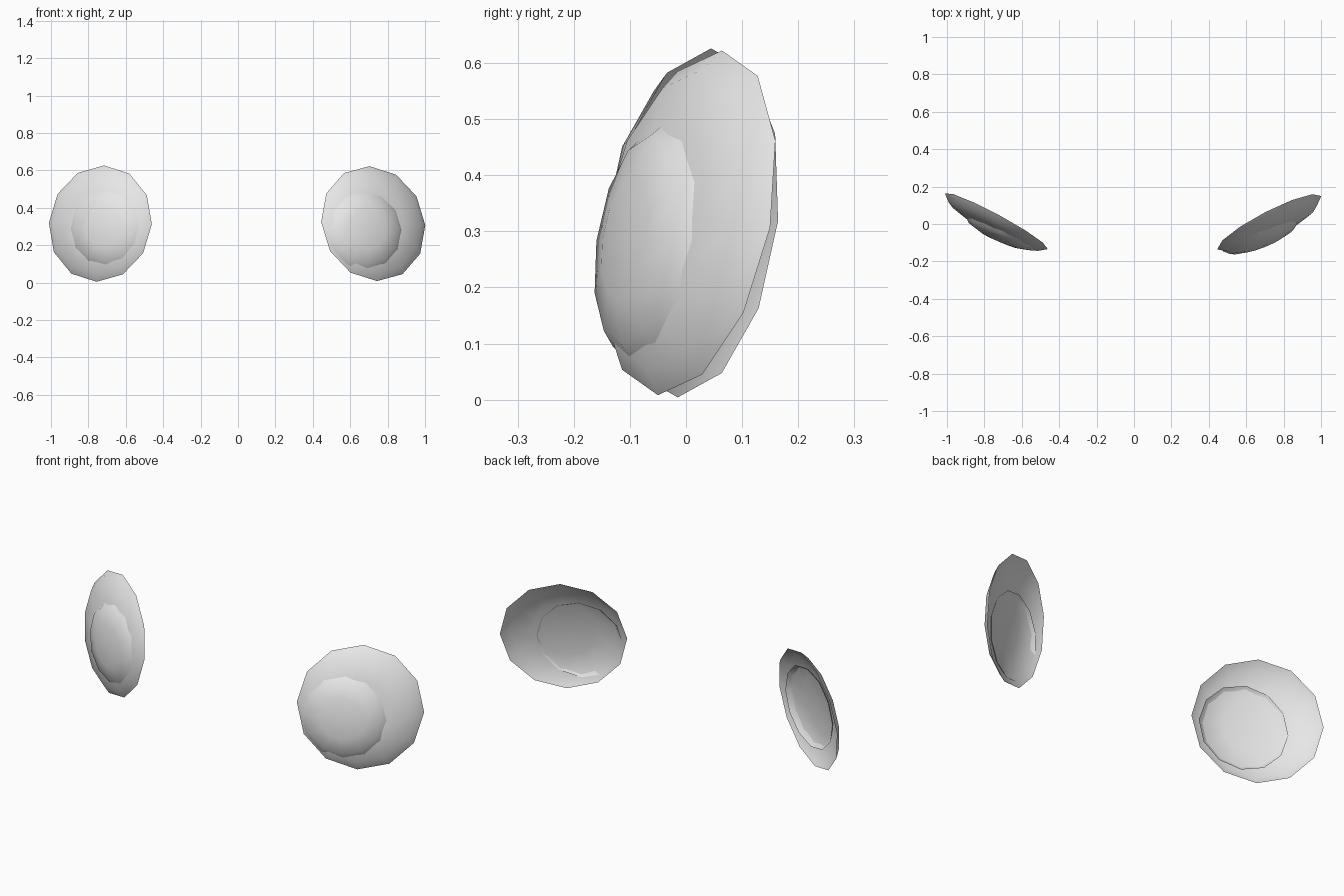
import bpy, bmesh, math
from mathutils import Vector

if "Cube" in bpy.data.objects:
    bpy.data.objects.remove(bpy.data.objects["Cube"])

grey = bpy.data.materials.new("light_grey")
grey.diffuse_color = (0.8, 0.8, 0.8, 1)
grey.use_nodes = True
grey.node_tree.nodes["Principled BSDF"].inputs["Base Color"].default_value = grey.diffuse_color


def shell(name, centre, slope, top, radius, depth, sides=12):
    """Open half of a flattened sphere. The rim plane is y = sx*x + sz*z,
    and one rim vertex points along top (x, z)."""
    sx, sz = slope
    n = Vector((sx, -1, sz)).normalized()
    up = Vector((top[0], sx * top[0] + sz * top[1], top[1])).normalized()
    side = up.cross(n)
    c = Vector(centre)
    bm = bmesh.new()
    rings = []
    for lat in (0, 30, 60):
        r = radius * math.cos(math.radians(lat))
        h = depth * math.sin(math.radians(lat))
        ring = []
        for i in range(sides):
            a = 2 * math.pi * i / sides
            ring.append(bm.verts.new(c + n * h + r * (up * math.cos(a) + side * math.sin(a))))
        rings.append(ring)
    apex = bm.verts.new(c + n * depth)
    for i in range(sides):
        j = (i + 1) % sides
        for lo, hi in zip(rings, rings[1:]):
            bm.faces.new((lo[i], hi[i], hi[j], lo[j]))
        bm.faces.new((rings[-1][i], apex, rings[-1][j]))
    # outward normals on the domed front
    bm.normal_update()
    for f in bm.faces:
        if f.normal.dot(n) < 0:
            f.normal_flip()
    for f in bm.faces:
        f.smooth = True
    me = bpy.data.meshes.new(name)
    bm.to_mesh(me)
    bm.free()
    me.materials.append(grey)
    ob = bpy.data.objects.new(name, me)
    bpy.context.collection.objects.link(ob)
    return ob


# Right pair: wide outer dome and smaller inner dome pushed through it
shell("right_outer_dome", (0.723, 0.007, 0.315), (0.52, 0.22), (-0.02, 0.305), 0.313, 0.068)
shell("right_inner_dome", (0.676, -0.064, 0.28), (0.40, 0.16), (-0.013, 0.212), 0.217, 0.056)

# Left pair: nearly mirrored, tipped back a little less
shell("left_outer_dome", (-0.736, 0.015, 0.315), (-0.54, 0.13), (0.02, 0.31), 0.313, 0.068)
shell("left_inner_dome", (-0.70, -0.043, 0.293), (-0.43, 0.08), (0.0, 0.212), 0.217, 0.056)
